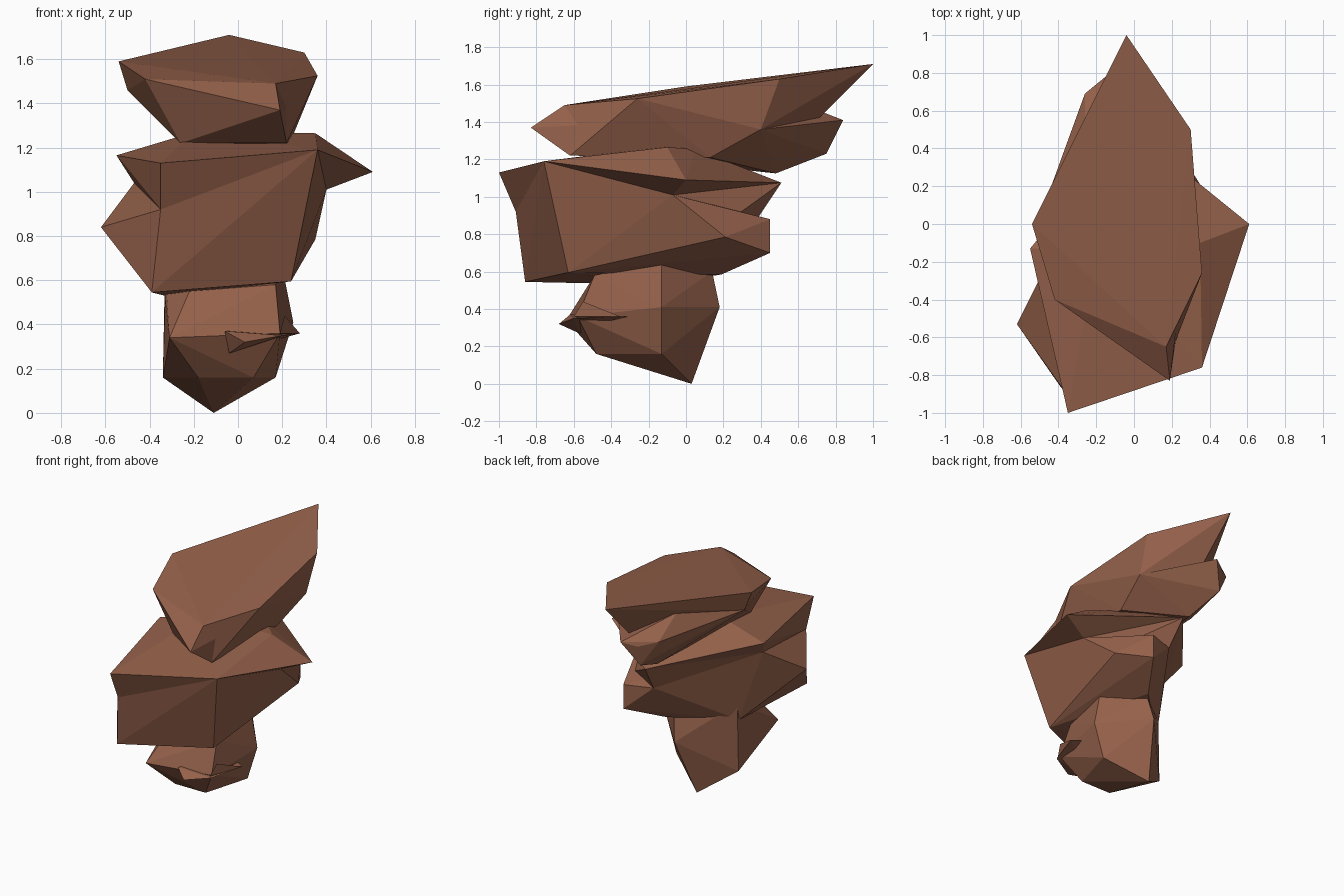
import bpy
import bmesh

default_cube = bpy.data.objects.get("Cube")
if default_cube:
    bpy.data.objects.remove(default_cube, do_unlink=True)

# One flat reddish brown for all the stone
stone = bpy.data.materials.new("reddish brown stone")
stone.use_nodes = True
stone_colour = (.30, .12, .07, 1)
stone.diffuse_color = stone_colour
shader = stone.node_tree.nodes["Principled BSDF"]
shader.inputs["Base Color"].default_value = stone_colour
shader.inputs["Roughness"].default_value = .9


def chiselled_rock(name, corners):
    """Build a flat-faced boulder as the hull wrapped around its corners."""
    bm = bmesh.new()
    for corner in corners:
        bm.verts.new(corner)
    hull = bmesh.ops.convex_hull(bm, input=list(bm.verts))
    buried = [item for item in hull["geom_interior"] if isinstance(item, bmesh.types.BMVert)]
    bmesh.ops.delete(bm, geom=buried, context="VERTS")
    bmesh.ops.recalc_face_normals(bm, faces=list(bm.faces))
    mesh = bpy.data.meshes.new(name)
    bm.to_mesh(mesh)
    bm.free()
    mesh.materials.append(stone)
    rock = bpy.data.objects.new(name, mesh)
    bpy.context.collection.objects.link(rock)
    return rock


# Base boulder: pointed foot, belt of corners, flat shoulders
foot = [(-.11, .03, 0)]
foot_rim = [(-.18, -.48, .16), (.07, -.48, .16), (.17, -.13, .16), (-.34, -.13, .16)]
belt = [(-.31, -.64, .34), (.19, -.58, .36), (.25, -.13, .41), (-.03, .18, .41)]
shoulders = [(-.22, -.49, .55), (.17, -.49, .58), (.2, -.13, .66),
             (0, .14, .6), (-.33, -.13, .66), (-.33, -.3, .52)]
chiselled_rock("base_boulder", foot + foot_rim + belt + shoulders)

# Thin splinters on the front of the base boulder
chiselled_rock("front_splinter", [
    (-.06, -.62, .37), (-.04, -.57, .27), (.03, -.68, .32),
    (.2, -.6, .35), (.28, -.35, .36), (.2, -.3, .36)])
chiselled_rock("side_splinter", [
    (.21, -.55, .44), (.28, -.35, .36), (.2, -.45, .35), (.19, -.6, .36)])

# Middle boulder: bulky body, recessed neck, overhanging cap
front_left_edge = (.36, -.76, 1.19)
front_dent = (-.35, -.91, .92)
side_notch = (.4, -.07, 1.01)
right_notch = (-.47, -.23, 1.04)
back_lip = (-.02, .51, 1.075)
neck_foot = (0, .38, .88)
underside = [(-.39, -.86, .545), (.24, -.63, .595), (.03, .19, .585), (-.33, -.15, .53)]
flanks = [(-.62, -.53, .84), (.35, .21, .785)]
back_block = [neck_foot, (.2, .45, .88), (.2, .45, .7)]
chiselled_rock("middle_boulder", underside + flanks + back_block + [
    front_left_edge, front_dent, side_notch, right_notch])
chiselled_rock("middle_neck", [
    side_notch, right_notch, back_lip, neck_foot, (.27, .24, .88)])
chiselled_rock("middle_cap", [
    front_left_edge, front_dent, side_notch, right_notch, back_lip,
    (-.35, -1, 1.13), (.61, 0, 1.09), (.35, -.1, 1.265),
    (.2, .05, 1.255), (-.2, -.13, 1.27), (-.55, -.13, 1.165)])

# Top slab: long leaning plate, blunt nose in front, ledge at the back
crest_front = (.17, -.65, 1.49)
crest_right = (-.42, -.4, 1.51)
lower_front = (.22, -.62, 1.22)
lower_right = (-.26, -.39, 1.22)
side_dent = (.24, -.41, 1.39)
right_bulge = (-.5, .03, 1.46)
rear_corner = (.28, .4, 1.36)
rear_foot = (.23, .13, 1.21)
ledge_root = (-.03, .7, 1.41)
rim = [(-.04, 1, 1.71), (.3, .5, 1.63), (.36, -.26, 1.525),
       (-.54, 0, 1.59), (-.28, .5, 1.6)]
chiselled_rock("top_slab", rim + [
    crest_front, crest_right, lower_front, lower_right, rear_corner,
    rear_foot, ledge_root, right_bulge])
chiselled_rock("slab_nose", [
    crest_front, crest_right, lower_front, lower_right, side_dent, (.19, -.83, 1.37)])
chiselled_rock("back_ledge", [
    rear_corner, rear_foot, ledge_root, lower_right, right_bulge,
    (-.05, .84, 1.41), (-.15, .78, 1.38), (-.26, .69, 1.41),
    (-.15, .75, 1.23), (-.1, .48, 1.125), (-.26, .48, 1.55)])
